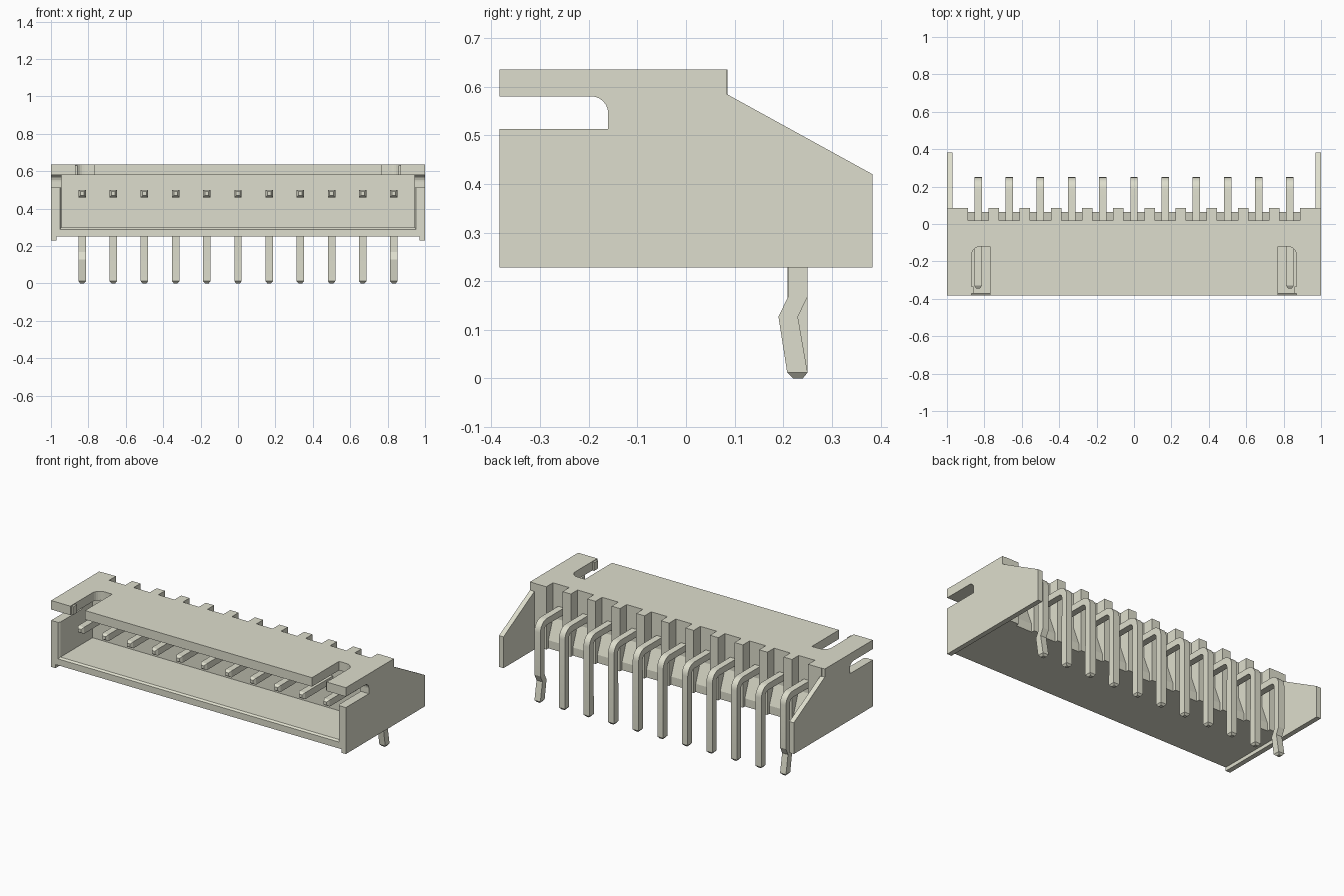
import bpy, bmesh
from math import sin, cos, radians

if "Cube" in bpy.data.objects:
    bpy.data.objects.remove(bpy.data.objects["Cube"], do_unlink=True)

mat = bpy.data.materials.new("warm_grey")
mat.use_nodes = True
colour = (0.73, 0.73, 0.61, 1)
mat.diffuse_color = colour
mat.node_tree.nodes["Principled BSDF"].inputs["Base Color"].default_value = colour

PINS = 11
PITCH = 1 / 6
PIN_X = [(i - (PINS - 1) / 2) * PITCH for i in range(PINS)]
FRONT, REAR, BACK = -0.383, 0.085, 0.383
BOTTOM, TOP, ROOF = 0.25, 0.635, 0.58


def loft(name, rings):
    """Skin a closed solid through rings of equal point count."""
    bm = bmesh.new()
    loops = [[bm.verts.new(p) for p in ring] for ring in rings]
    n = len(loops[0])
    for a, b in zip(loops, loops[1:]):
        for i in range(n):
            j = (i + 1) % n
            bm.faces.new((a[i], a[j], b[j], b[i]))
    bm.faces.new(loops[0])
    bm.faces.new(loops[-1])
    bmesh.ops.recalc_face_normals(bm, faces=bm.faces)
    mesh = bpy.data.meshes.new(name)
    bm.to_mesh(mesh)
    bm.free()
    mesh.materials.append(mat)
    ob = bpy.data.objects.new(name, mesh)
    bpy.context.collection.objects.link(ob)
    return ob


def side_prism(name, profile, x0, x1):
    return loft(name, [[(x, y, z) for y, z in profile] for x in (x0, x1)])


def box(name, x0, x1, y0, y1, z0, z1):
    return side_prism(name, [(y0, z0), (y1, z0), (y1, z1), (y0, z1)], x0, x1)


def rect(y, hx, z0, z1):
    return [(-hx, y, z0), (hx, y, z0), (hx, y, z1), (-hx, y, z1)]


def arc(cx, cy, r, a0, a1, n=6):
    return [(cx + r * cos(radians(a0 + (a1 - a0) * i / n)),
             cy + r * sin(radians(a0 + (a1 - a0) * i / n))) for i in range(n + 1)]


def combine(target, tool, operation):
    """Apply a boolean and discard the tool."""
    mod = target.modifiers.new("cut", "BOOLEAN")
    mod.operation, mod.solver, mod.object = operation, "EXACT", tool
    graph = bpy.context.evaluated_depsgraph_get()
    mesh = bpy.data.meshes.new_from_object(target.evaluated_get(graph))
    target.modifiers.clear()
    target.data = mesh
    bpy.data.objects.remove(tool, do_unlink=True)


# Housing block with side walls that run on behind it
housing = box("housing", -0.98, 0.98, FRONT, REAR, BOTTOM, TOP)
wall = [(FRONT, 0.228), (BACK, 0.228), (BACK, 0.42), (0.083, 0.585),
        (0.083, TOP), (FRONT, TOP)]
for s in (-1, 1):
    combine(housing, side_prism("wall", wall, s * 0.97, s), "UNION")

# Front cavity with a chamfered mouth
cavity = loft("cavity", [rect(FRONT - 0.02, 0.965, 0.275, ROOF),
                         rect(FRONT + 0.012, 0.945, 0.298, ROOF),
                         rect(-0.06, 0.945, 0.298, ROOF)])
combine(housing, cavity, "DIFFERENCE")

# Slot through both side walls
slot = [(-0.5, 0.513), (-0.16, 0.513)] + arc(-0.195, ROOF - 0.035, 0.035, 0, 90) + [(-0.5, ROOF)]
combine(housing, side_prism("side_slot", slot, -1.1, 1.1), "DIFFERENCE")

# Rounded slots in the roof, each with a small nib on its outer edge
for s in (-1, 1):
    plan = [(0.77, -0.5), (0.87, -0.5)] + arc(0.82, -0.17, 0.05, 0, 90) + [(0.77, -0.12)]
    cutter = loft("roof_slot", [[(s * x, y, z) for x, y in plan] for z in (0.55, 0.7)])
    combine(housing, cutter, "DIFFERENCE")
    nib = box("nib", s * 0.858, s * 0.88, -0.372, -0.335, ROOF, TOP - 0.005)
    combine(housing, nib, "UNION")

# Rear recess behind each pin, sloping out to a shallow foot
recess = [(0.02, 0.66), (0.2, 0.66), (0.2, 0.24), (0.065, 0.24), (0.065, 0.3), (0.02, 0.42)]
for x in PIN_X:
    combine(housing, side_prism("recess", recess, x - 0.055, x + 0.055), "DIFFERENCE")

# Bent square pins: stations of outer point, inner point and half width
head = [((-0.345, 0.49), (-0.345, 0.47), 0.01), ((-0.33, 0.5), (-0.33, 0.46), 0.02)]
bend = [(o, i, 0.02) for o, i in zip(arc(0.185, 0.435, 0.065, 90, 0),
                                     arc(0.185, 0.435, 0.025, 90, 0))]
kink = [((0.25, 0.168), (0.21, 0.168), 0.02), ((0.23, 0.127), (0.19, 0.127), 0.02)]
tail = [((0.25, 0.012), (0.208, 0.012), 0.02), ((0.24, 0), (0.22, 0), 0.01)]

for k, x in enumerate(PIN_X):
    is_end = k in (0, PINS - 1)
    stations = head + bend + (kink if is_end else []) + tail
    rings = [[(x - h, *o), (x + h, *o), (x + h, *i), (x - h, *i)] for o, i, h in stations]
    pin = loft(f"{'kinked' if is_end else 'straight'}_pin_{k + 1}", rings)
    bpy.ops.object.select_all(action="DESELECT")
    pin.select_set(True)
    bpy.context.view_layer.objects.active = pin
    bpy.ops.object.shade_smooth_by_angle(angle=radians(18))
